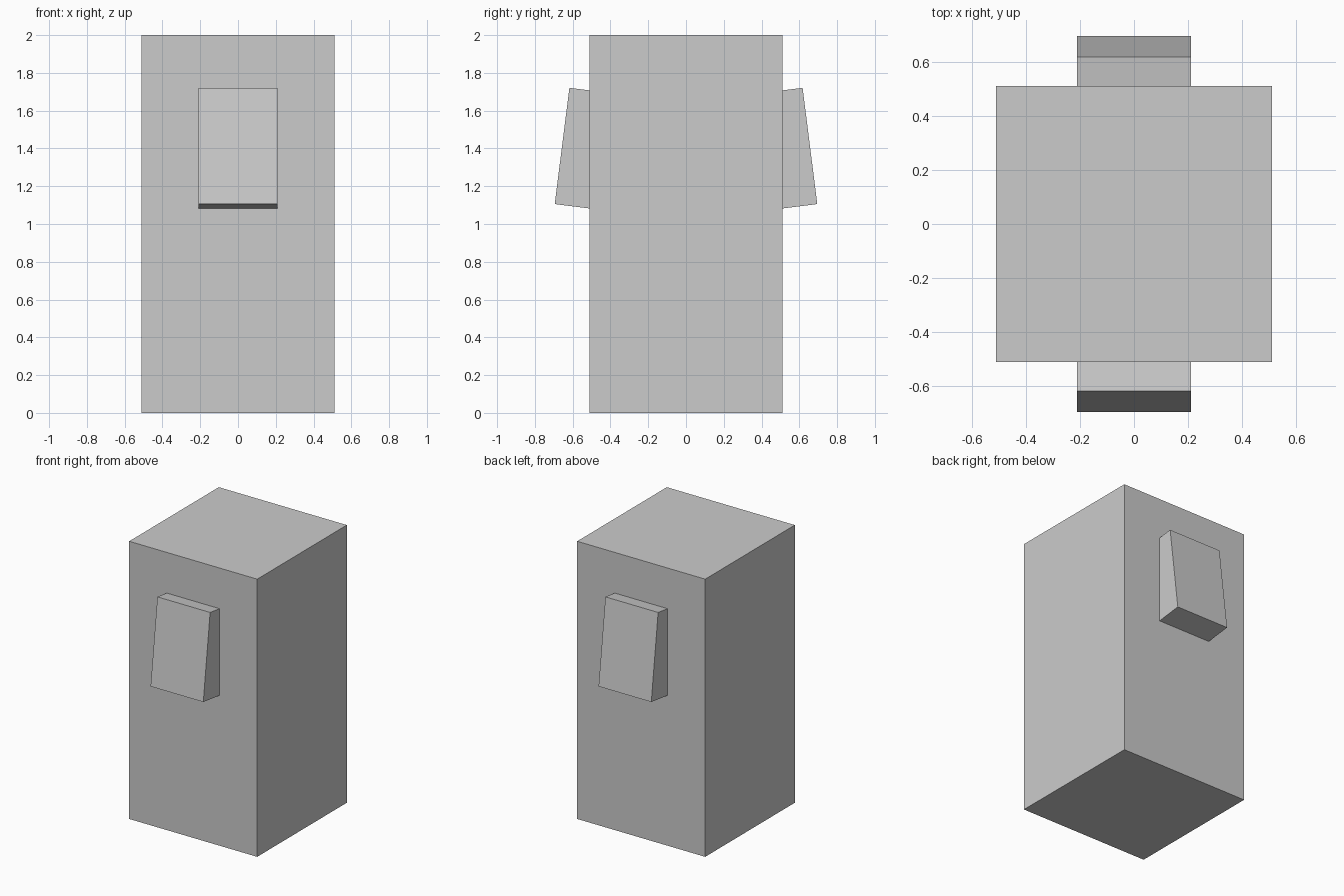
import bpy
from math import radians

if "Cube" in bpy.data.objects:
    bpy.data.objects.remove(bpy.data.objects["Cube"])


def box(name, size, location, tilt=0.0):
    bpy.ops.mesh.primitive_cube_add(size=1, location=location,
                                    rotation=(tilt, 0, 0))
    obj = bpy.context.object
    obj.name = name
    obj.scale = size
    bpy.ops.object.transform_apply(location=False, rotation=False, scale=True)
    return obj


# Main upright block
box("body", (1.02, 1.02, 2.0), (0, 0, 1.0))

# Slanted panels half sunk into the front and back faces
for name, side in (("front_panel", -1), ("back_panel", 1)):
    box(name, (0.42, 0.21, 0.62), (0, side * 0.552, 1.40),
        tilt=side * radians(7.2))
